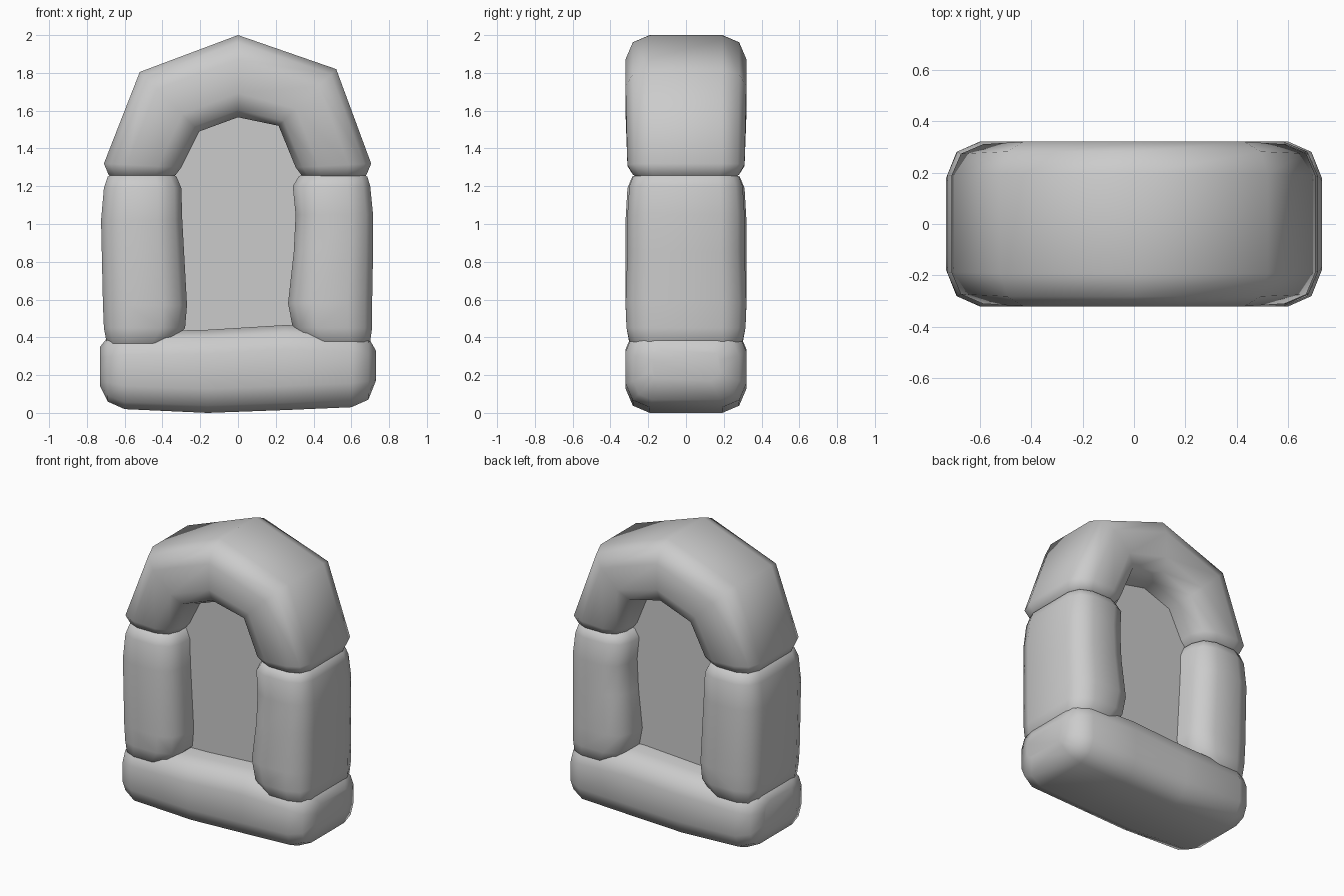
import bpy
import bmesh
import math
from mathutils import Vector

cube = bpy.data.objects.get("Cube")
if cube:
    bpy.data.objects.remove(cube)

stone = bpy.data.materials.new("grey stone")
stone.use_nodes = True
GREY = (0.6, 0.6, 0.6, 1)
stone.diffuse_color = GREY
stone.node_tree.nodes["Principled BSDF"].inputs["Base Color"].default_value = GREY


def finish(name, bm, angle):
    bmesh.ops.recalc_face_normals(bm, faces=bm.faces)
    mesh = bpy.data.meshes.new(name)
    bm.to_mesh(mesh)
    bm.free()
    mesh.materials.append(stone)
    obj = bpy.data.objects.new(name, mesh)
    bpy.context.collection.objects.link(obj)
    bpy.ops.object.select_all(action='DESELECT')
    obj.select_set(True)
    bpy.context.view_layer.objects.active = obj
    bpy.ops.object.shade_smooth_by_angle(angle=math.radians(angle))
    return obj


def section(half_width, half_depth):
    """Rounded rectangle, listed in order around the outline."""
    c = min(0.13, half_width * 0.6, half_depth * 0.4)
    corner = [(0, c), (0.3 * c, 0.3 * c), (c, 0)]
    points = []
    for sx, sy in ((1, 1), (-1, 1), (-1, -1), (1, -1)):
        arc = corner if sx == sy else corner[::-1]
        points += [(sx * (half_width - a), sy * (half_depth - b)) for a, b in arc]
    return points


def loft(name, rings):
    """Each ring: outer x, z, inner x, z, half depth."""
    bm = bmesh.new()
    loops = []
    for x1, z1, x2, z2, depth in rings:
        outer, inner = Vector((x1, 0, z1)), Vector((x2, 0, z2))
        centre, half = (outer + inner) / 2, (outer - inner) / 2
        across = half.normalized()
        loops.append([bm.verts.new(centre + across * a + Vector((0, b, 0)))
                      for a, b in section(half.length, depth)])
    n = len(loops[0])
    for low, high in zip(loops, loops[1:]):
        for i in range(n):
            j = (i + 1) % n
            bm.faces.new((low[i], low[j], high[j], high[i]))
    bm.faces.new(loops[0])
    bm.faces.new(loops[-1])
    return finish(name, bm, 65)


# Sill block: x, bottom, top, half depth
sill = [(-0.73, 0.14, 0.35, 0.18), (-0.69, 0.06, 0.40, 0.28),
        (-0.60, 0.02, 0.43, 0.32), (-0.16, 0.0, 0.44, 0.32),
        (0.25, 0.015, 0.465, 0.32), (0.60, 0.03, 0.45, 0.32),
        (0.69, 0.07, 0.40, 0.28), (0.73, 0.17, 0.33, 0.18)]
loft("sill", [(x, top, x, low, d) for x, low, top, d in sill])

# Side posts: height, outer x, inner x, half depth
left_post = [(0.33, 0.66, 0.42, 0.24), (0.38, 0.70, 0.35, 0.30),
             (0.45, 0.71, 0.29, 0.315), (0.58, 0.71, 0.265, 0.32),
             (0.85, 0.715, 0.295, 0.31), (1.05, 0.715, 0.305, 0.31),
             (1.20, 0.70, 0.29, 0.30), (1.25, 0.685, 0.32, 0.28),
             (1.28, 0.64, 0.37, 0.22)]
right_post = [(0.33, -0.66, -0.42, 0.24), (0.37, -0.695, -0.35, 0.30),
              (0.45, -0.71, -0.28, 0.315), (0.57, -0.715, -0.27, 0.32),
              (1.02, -0.725, -0.295, 0.32), (1.19, -0.71, -0.30, 0.31),
              (1.25, -0.69, -0.325, 0.285), (1.28, -0.64, -0.37, 0.22)]
for name, rows in (("left_post", left_post), ("right_post", right_post)):
    loft(name, [(outer, z, inner, z, d) for z, outer, inner, d in rows])

# Arch, from the right foot over the crown to the left foot
loft("arch", [
    (-0.64, 1.23, -0.37, 1.23, 0.22), (-0.685, 1.26, -0.33, 1.26, 0.28),
    (-0.71, 1.32, -0.30, 1.30, 0.31), (-0.52, 1.805, -0.205, 1.49, 0.32),
    (0, 2.0, 0, 1.565, 0.32),
    (0.52, 1.82, 0.215, 1.52, 0.32), (0.705, 1.32, 0.305, 1.30, 0.31),
    (0.68, 1.26, 0.335, 1.26, 0.28), (0.64, 1.23, 0.37, 1.23, 0.22)])

# Flat panel filling the opening
bm = bmesh.new()
outline = [(-0.4, 0.3), (0.4, 0.3), (0.45, 1.3), (0.3, 1.62),
           (0, 1.72), (-0.3, 1.62), (-0.45, 1.3)]
front = bm.faces.new([bm.verts.new((x, -0.1, z)) for x, z in outline])
extruded = bmesh.ops.extrude_face_region(bm, geom=[front], use_keep_orig=True)
moved = [v for v in extruded["geom"] if isinstance(v, bmesh.types.BMVert)]
bmesh.ops.translate(bm, verts=moved, vec=(0, 0.2, 0))
finish("panel", bm, 30)
